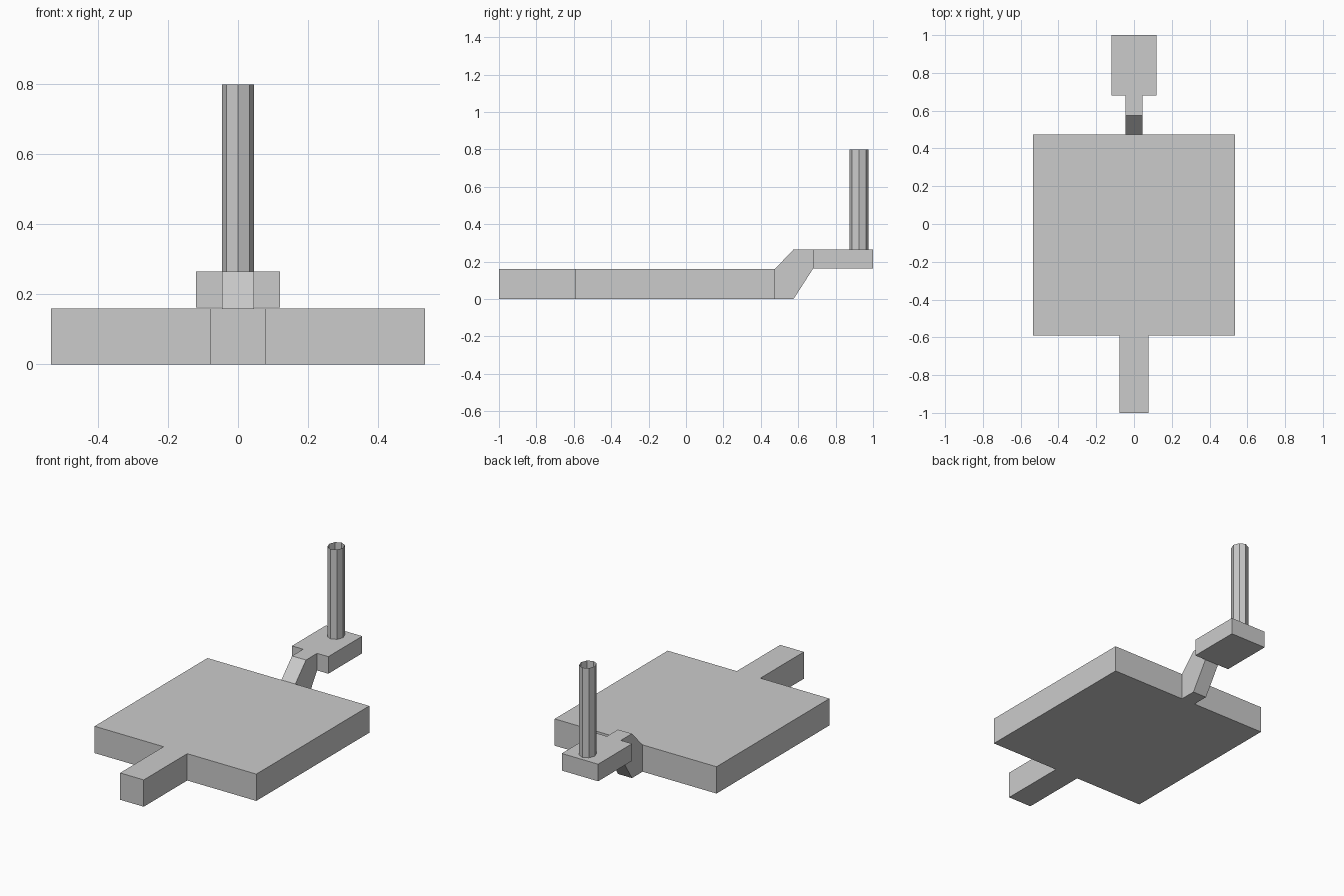
import bpy, bmesh
from mathutils import Matrix

if "Cube" in bpy.data.objects:
    bpy.data.objects.remove(bpy.data.objects["Cube"])


def add_object(name, bm):
    mesh = bpy.data.meshes.new(name)
    bm.to_mesh(mesh)
    bm.free()
    obj = bpy.data.objects.new(name, mesh)
    bpy.context.collection.objects.link(obj)
    return obj


def loft(name, rings, cap_start=False, cap_end=False):
    """Skin rectangular rings along y: (half width, y at bottom, y at top, z low, z high)."""
    bm = bmesh.new()
    loops = []
    for hx, yb, yt, lo, hi in rings:
        corners = [(-hx, yb, lo), (hx, yb, lo), (hx, yt, hi), (-hx, yt, hi)]
        loops.append([bm.verts.new(c) for c in corners])
    for a, b in zip(loops, loops[1:]):
        for i in range(4):
            j = (i + 1) % 4
            face = bm.faces.new((a[i], b[i], b[j], a[j]))
            # a step in width at one y has no top or bottom area
            if face.calc_area() < 1e-6:
                bm.faces.remove(face)
    if cap_start:
        bm.faces.new(loops[0])
    if cap_end:
        bm.faces.new(loops[-1][::-1])
    return add_object(name, bm)


T, LO, HI = 0.16, 0.163, 0.265          # plate top, pad underside, pad top
rings = [
    (0.078, -1.0, -1.0, 0, T),          # front tab
    (0.078, -0.59, -0.59, 0, T),
    (0.534, -0.59, -0.59, 0, T),        # wide plate
    (0.534, 0.475, 0.475, 0, T),
    (0.046, 0.475, 0.475, 0, T),        # cranked arm
    (0.046, 0.575, 0.575, 0, HI),
    (0.046, 0.68, 0.68, LO, HI),
    (0.12, 0.68, 0.68, LO, HI),         # raised pad
    (0.12, 1.0, 1.0, LO, HI),
]

loft("base_plate", rings[0:5], cap_start=True)
loft("arm", rings[4:7])
loft("pad", rings[6:9], cap_end=True)

# open-topped eight-sided post
bm = bmesh.new()
bmesh.ops.create_cone(bm, cap_ends=False, segments=8, radius1=1, radius2=1, depth=1)
bm.transform(Matrix.Translation((0, 0.925, (HI + 0.8) / 2))
             @ Matrix.Diagonal((0.046, 0.052, 0.8 - HI, 1)))
add_object("post", bm)
